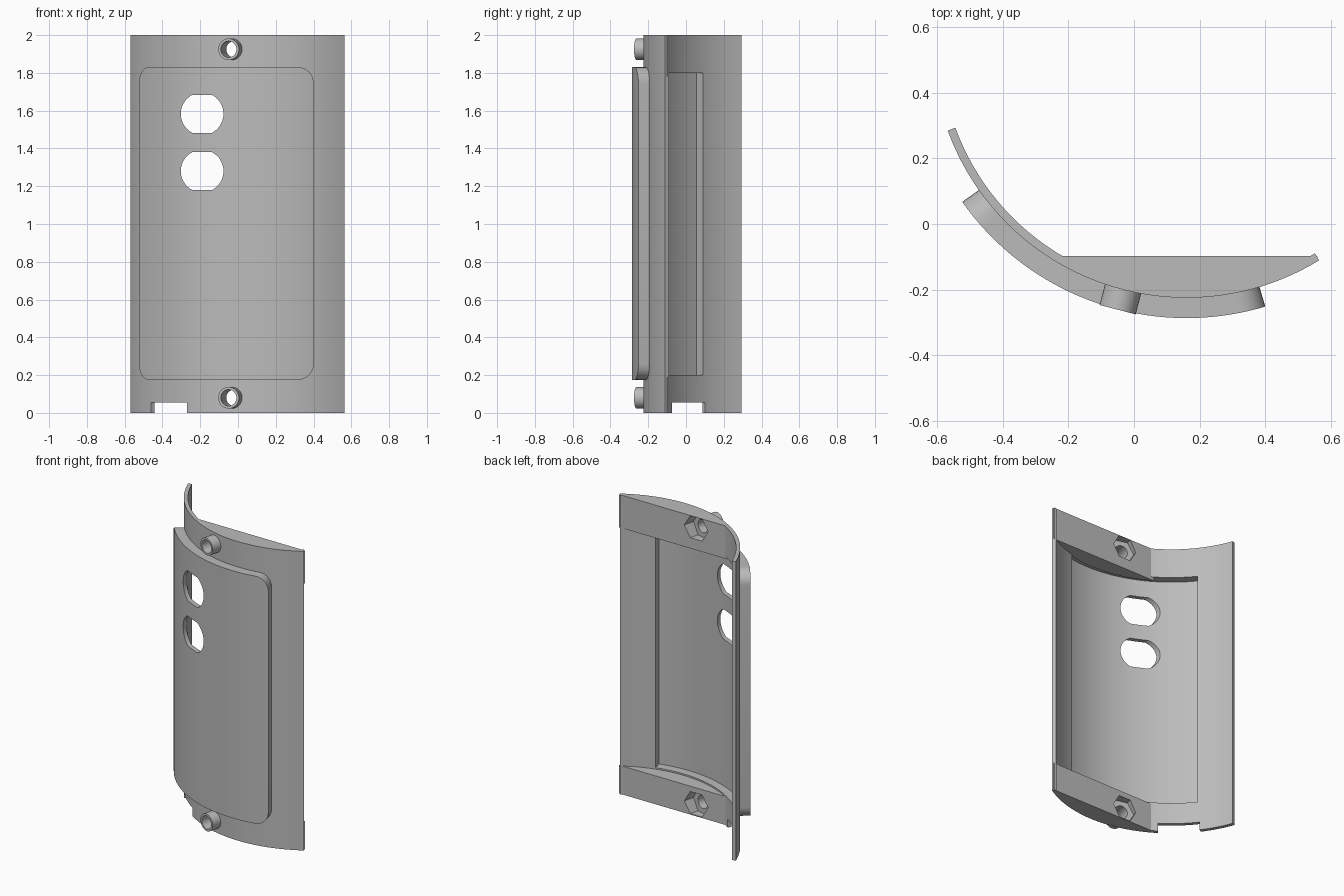
import bpy, bmesh, math
from math import sin, cos, radians, sqrt, pi
from mathutils import Vector

if "Cube" in bpy.data.objects:
    bpy.data.objects.remove(bpy.data.objects["Cube"])

CX, CY = 0.16, 0.55            # axis of the curved cover
R_IN, R_OUT = 0.75, 0.775      # wall
R_POCKET, R_PANEL = 0.807, 0.837
CHORD_Y = -0.097               # flat back of the end blocks

grey = bpy.data.materials.new("plain grey")
grey.diffuse_color = (0.5, 0.5, 0.5, 1)
grey.use_nodes = True
grey.node_tree.nodes["Principled BSDF"].inputs["Base Color"].default_value = grey.diffuse_color


def polar(r, a, z=0.0):
    """Point at radius r, angle a measured from the front (-y) toward +x."""
    return Vector((CX + r * sin(a), CY - r * cos(a), z))


def finish(bm, name):
    bmesh.ops.recalc_face_normals(bm, faces=bm.faces)
    me = bpy.data.meshes.new(name)
    bm.to_mesh(me)
    bm.free()
    me.materials.append(grey)
    ob = bpy.data.objects.new(name, me)
    bpy.context.collection.objects.link(ob)
    return ob


def sector(name, r0, r1, deg0, deg1, z0, z1, corner=0.0, n=40):
    """Curved plate between two radii, with optional rounded corners."""
    a0, a1 = radians(deg0), radians(deg1)
    ca = corner / r1
    cols = []
    if corner:
        for i in range(9):
            t = i / 8 * pi / 2
            cols.append((a0 + ca * (1 - cos(t)), corner * (1 - sin(t))))
        cols += [(a0 + ca + (a1 - a0 - 2 * ca) * i / n, 0) for i in range(1, n)]
        cols += [(a0 + a1 - a, inset) for a, inset in reversed(cols[:9])]
    else:
        cols = [(a0 + (a1 - a0) * i / n, 0) for i in range(n + 1)]
    bm = bmesh.new()
    rings = []
    for a, s in cols:
        pts = ((r0, z0 + s), (r1, z0 + s), (r1, z1 - s), (r0, z1 - s))
        rings.append([bm.verts.new(polar(r, a, z)) for r, z in pts])
    for p, q in zip(rings, rings[1:]):
        for k in range(4):
            bm.faces.new((p[k], p[(k + 1) % 4], q[(k + 1) % 4], q[k]))
    bm.faces.new(rings[0])
    bm.faces.new(rings[-1])
    return finish(bm, name)


def prism(name, base, top):
    """Solid between two matching outlines."""
    bm = bmesh.new()
    b = [bm.verts.new(p) for p in base]
    t = [bm.verts.new(p) for p in top]
    bm.faces.new(b)
    bm.faces.new(t)
    for i in range(len(b)):
        j = (i + 1) % len(b)
        bm.faces.new((b[i], b[j], t[j], t[i]))
    return finish(bm, name)


def radial_prism(name, r, sides, deg, z, r0, r1):
    """Regular prism whose axis points out from the cover axis."""
    a = radians(deg)
    side = Vector((cos(a), sin(a), 0))
    ring = [side * r * cos(2 * pi * i / sides) + Vector((0, 0, r * sin(2 * pi * i / sides)))
            for i in range(sides)]
    return prism(name, [polar(r0, a, z) + p for p in ring], [polar(r1, a, z) + p for p in ring])


def combine(target, tool, op):
    bpy.context.view_layer.objects.active = target
    m = target.modifiers.new(op.lower(), 'BOOLEAN')
    m.operation, m.solver, m.object = op, 'EXACT', tool
    bpy.ops.object.modifier_apply(modifier=m.name)
    bpy.data.objects.remove(tool)


# Curved wall with raised rounded panel
cover = sector("curved_cover", R_IN, R_OUT, -70, 31.5, 0, 2)
combine(cover, sector("panel", 0.762, R_PANEL, -54.8, 16.7, 0.175, 1.83, corner=0.085), 'UNION')

# Hollow behind the panel
combine(cover, sector("hollow", 0.735, R_POCKET, -52.2, 14.5, 0.2, 1.8), 'DIFFERENCE')

# Flat-backed end blocks
r_blk = 0.762
half = math.acos((CY - CHORD_Y) / r_blk)
for z0, z1 in ((0, 0.19), (1.78, 2)):
    arc = [polar(r_blk, -half + 2 * half * i / 24) for i in range(25)]
    up = Vector((0, 0, 1))
    combine(cover, prism("end_block", [p + up * z0 for p in arc], [p + up * z1 for p in arc]), 'UNION')

# Screw bosses with through holes and hexagonal nut pockets
for z in (0.08, 1.925):
    combine(cover, radial_prism("boss", 0.057, 32, -14.5, z, 0.755, 0.838), 'UNION')
    combine(cover, radial_prism("screw_hole", 0.043, 32, -14.5, z, 0.55, 0.9), 'DIFFERENCE')
    combine(cover, radial_prism("nut_pocket", 0.085, 6, -14.5, z, 0.55, 0.72), 'DIFFERENCE')

# Two round windows with flat top and bottom
R_WIN, FLAT = 0.113, 0.1
t0 = math.asin(FLAT / R_WIN)
edge = [-t0 + 2 * t0 * i / 16 for i in range(17)]
outline = [(R_WIN * cos(t), R_WIN * sin(t)) for t in edge + [t + pi for t in edge]]
for zc in (1.28, 1.583):
    combine(cover, prism("window", [(-0.19 + u, -0.5, zc + v) for u, v in outline],
                         [(-0.19 + u, 0.3, zc + v) for u, v in outline]), 'DIFFERENCE')

# Cable notch in the bottom edge
combine(cover, sector("notch", 0.70, 0.80, -53.3, -33.7, -0.1, 0.055, n=12), 'DIFFERENCE')

bpy.ops.object.select_all(action='DESELECT')
cover.select_set(True)
bpy.context.view_layer.objects.active = cover
bpy.ops.object.shade_smooth_by_angle(angle=radians(30))
